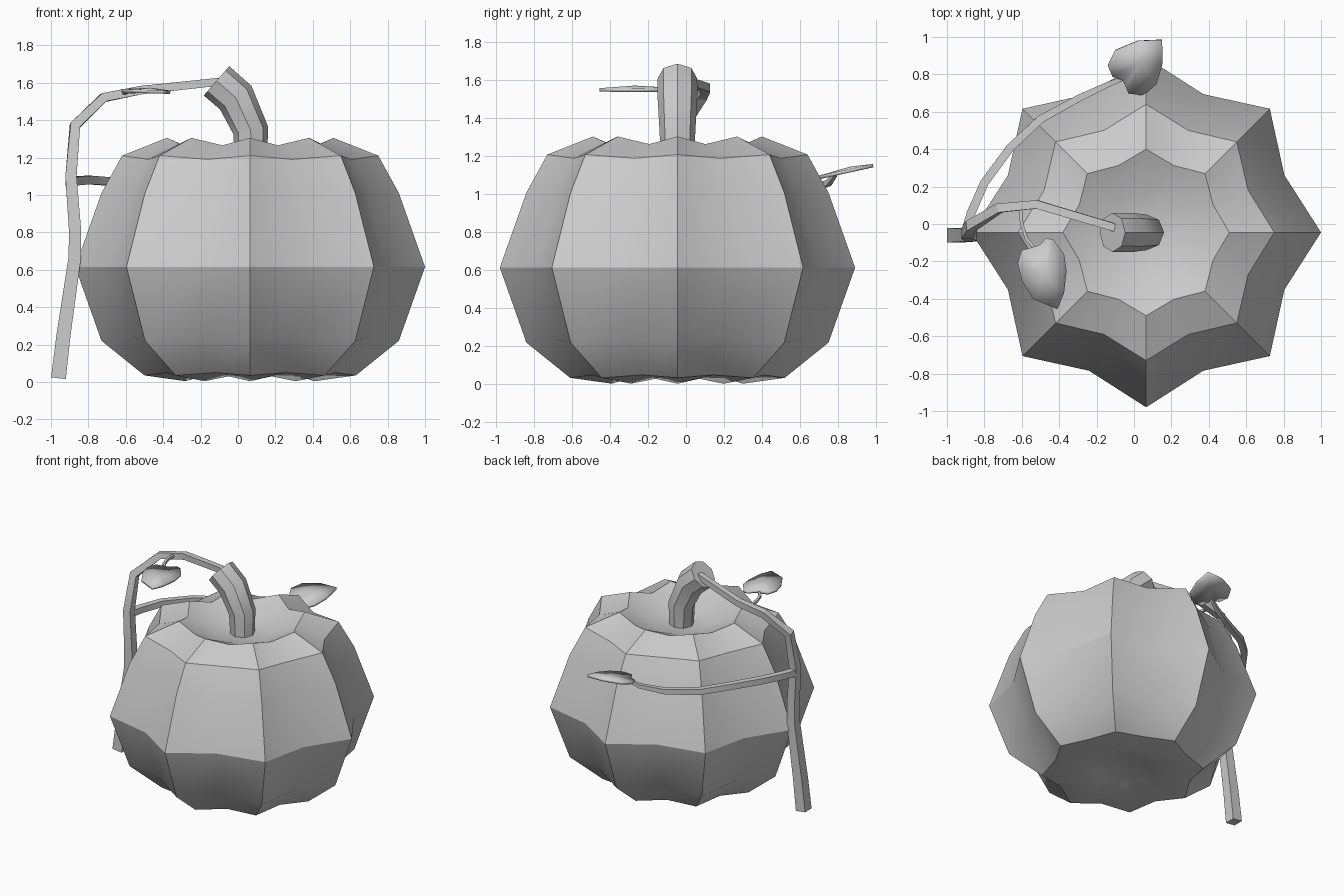
import bpy, bmesh, math
from mathutils import Vector

if "Cube" in bpy.data.objects:
    bpy.data.objects.remove(bpy.data.objects["Cube"])

CX, CY = 0.065, -0.045   # pumpkin axis


def finish(name, bm, angle=30):
    bmesh.ops.recalc_face_normals(bm, faces=bm.faces)
    me = bpy.data.meshes.new(name)
    bm.to_mesh(me)
    bm.free()
    ob = bpy.data.objects.new(name, me)
    bpy.context.collection.objects.link(ob)
    bpy.ops.object.select_all(action='DESELECT')
    ob.select_set(True)
    bpy.context.view_layer.objects.active = ob
    bpy.ops.object.shade_smooth_by_angle(angle=math.radians(angle))
    return ob


def bridge(bm, rings):
    n = len(rings[0])
    for a, b in zip(rings, rings[1:]):
        for i in range(n):
            j = (i + 1) % n
            bm.faces.new((a[i], a[j], b[j], b[i]))


def tube(name, path, sides, ref, offset=0.0):
    """Sweep a polygon along (x, y, z, radius) points."""
    bm = bmesh.new()
    pts = [Vector(p[:3]) for p in path]
    ref = Vector(ref)
    rings = []
    for k, p in enumerate(pts):
        d_in = (p - pts[k - 1]).normalized() if k else Vector()
        d_out = (pts[k + 1] - p).normalized() if k < len(pts) - 1 else Vector()
        t = (d_in + d_out).normalized()
        a = t.cross(ref).normalized()
        b = a.cross(t)
        ring = []
        for i in range(sides):
            w = 2 * math.pi * i / sides + offset
            ring.append(bm.verts.new(p + path[k][3] * (math.cos(w) * a + math.sin(w) * b)))
        rings.append(ring)
    bridge(bm, rings)
    bm.faces.new(rings[0])
    bm.faces.new(rings[-1])
    return finish(name, bm)


def leaf(name, outline, base, tip, height):
    """Thin heart-shaped blade with a raised midrib; height(x, y) gives z."""
    bm = bmesh.new()
    rim = [bm.verts.new((x, y, height(x, y))) for x, y in outline]
    m = Vector(base).lerp(Vector(tip), 0.45)
    mid = bm.verts.new((m.x, m.y, height(m.x, m.y) + 0.012))
    for i in range(len(rim)):
        bm.faces.new((rim[i], rim[(i + 1) % len(rim)], mid))
    ob = finish(name, bm)
    mod = ob.modifiers.new("thickness", 'SOLIDIFY')
    mod.thickness = 0.018
    mod.offset = 0
    return ob


# pumpkin body: (ridge radius, ridge z, valley radius, valley z)
profile = [
    (0.20, 0.05, 0.18, 0.06),
    (0.345, 0.004, 0.30, 0.03),
    (0.565, 0.035, 0.49, 0.05),
    (0.795, 0.22, 0.685, 0.24),
    (0.935, 0.615, 0.80, 0.615),
    (0.795, 1.01, 0.685, 1.01),
    (0.685, 1.21, 0.59, 1.19),
    (0.445, 1.305, 0.387, 1.265),
    (0.20, 1.19, 0.20, 1.19),
]
bm = bmesh.new()
rings = []
for rr, rz, vr, vz in profile:
    ring = []
    for i in range(16):
        r, z = (vr, vz) if i % 2 else (rr, rz)
        w = math.pi * i / 8
        ring.append(bm.verts.new((CX + r * math.cos(w), CY + r * math.sin(w), z)))
    rings.append(ring)
bridge(bm, rings)
for ring, z in ((rings[0], 0.07), (rings[-1], 1.18)):
    c = bm.verts.new((CX, CY, z))
    for i in range(16):
        bm.faces.new((ring[i], ring[(i + 1) % 16], c))
finish("pumpkin", bm)

# stalk
tube("stalk", [(0.07, CY, 1.14, 0.085), (0.068, CY, 1.345, 0.095),
               (-0.012, CY, 1.52, 0.105), (-0.115, CY, 1.61, 0.104)], 8, (0, 1, 0))

# vines, square in section
Q = math.pi / 4
tube("main_vine", [
    (-0.96, -0.06, 0.02, 0.056), (-0.933, -0.06, 0.25, 0.053),
    (-0.872, -0.06, 0.67, 0.047), (-0.872, -0.06, 0.82, 0.046),
    (-0.893, -0.05, 1.1, 0.042), (-0.872, -0.01, 1.37, 0.038),
    (-0.72, 0.085, 1.52, 0.034), (-0.52, 0.105, 1.56, 0.032),
    (-0.10, -0.02, 1.605, 0.03)], 4, (0, 1, 0), Q)
tube("side_vine", [
    (-0.90, -0.04, 1.07, 0.034), (-0.87, 0.06, 1.075, 0.033),
    (-0.80, 0.22, 1.08, 0.032), (-0.66, 0.41, 1.07, 0.031),
    (-0.50, 0.56, 1.045, 0.03), (-0.29, 0.675, 1.035, 0.026),
    (-0.13, 0.75, 1.06, 0.02), (-0.04, 0.785, 1.105, 0.014)], 4, (0, 0, 1), Q)
tube("leaf_stem", [
    (-0.61, 0.10, 1.545, 0.014), (-0.60, 0.0, 1.55, 0.013),
    (-0.575, -0.08, 1.55, 0.012), (-0.52, -0.14, 1.555, 0.011)], 4, (0, 0, 1), Q)

# leaves
leaf("front_leaf", [
    (-0.525, -0.12), (-0.60, -0.14), (-0.622, -0.21), (-0.60, -0.30), (-0.54, -0.40),
    (-0.41, -0.455), (-0.375, -0.37), (-0.362, -0.25), (-0.375, -0.16),
    (-0.43, -0.085), (-0.47, -0.075), (-0.50, -0.11)],
    (-0.52, -0.115), (-0.41, -0.455), lambda x, y: 1.553 - 0.03 * (x + 0.5))
leaf("back_leaf", [
    (-0.06, 0.77), (-0.115, 0.79), (-0.14, 0.85), (-0.10, 0.93), (0.02, 0.98),
    (0.15, 0.985), (0.152, 0.86), (0.12, 0.75), (0.05, 0.69),
    (-0.03, 0.70), (-0.045, 0.74)],
    (-0.06, 0.77), (0.15, 0.985), lambda x, y: 1.10 + 0.22 * (y - 0.75))
